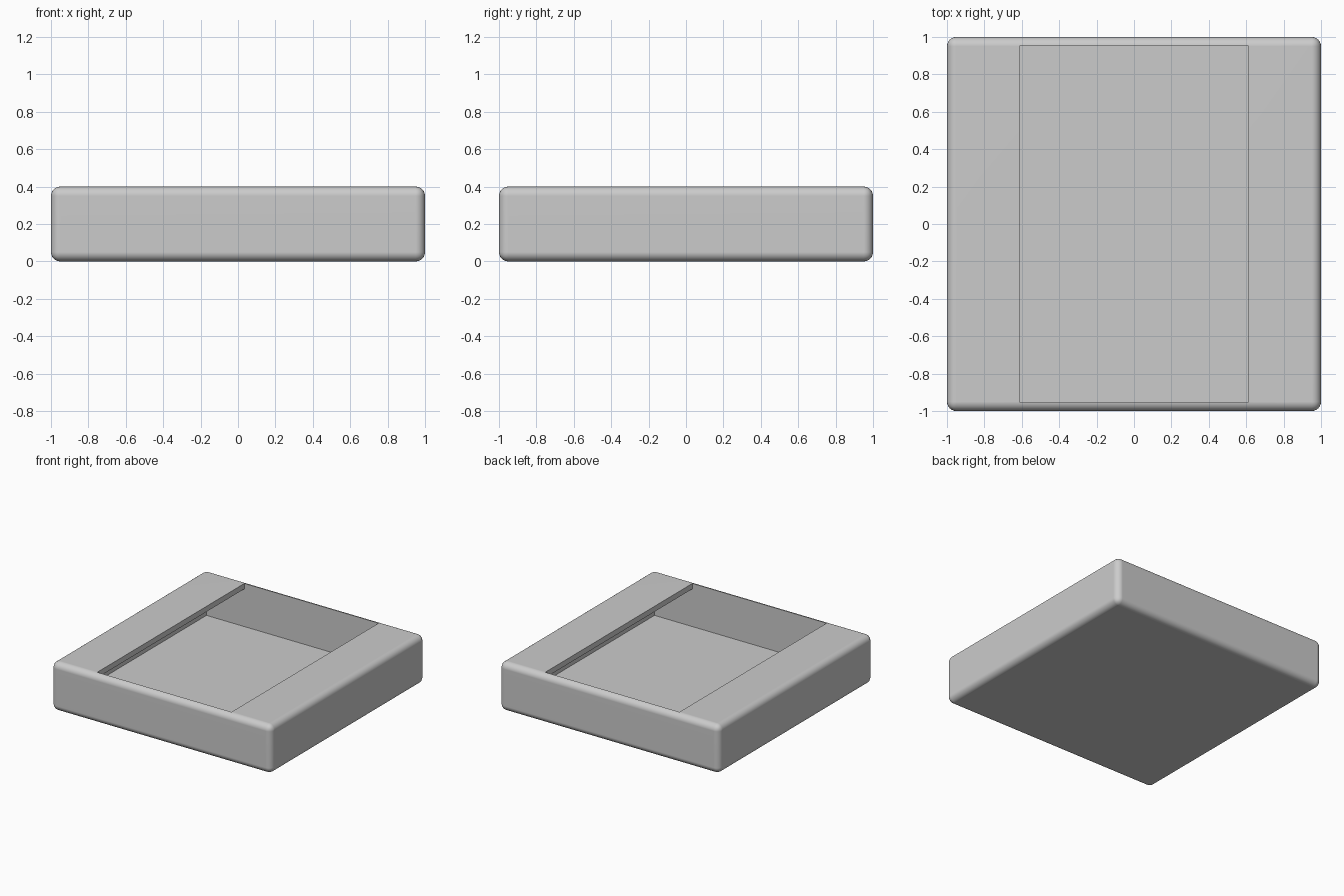
import bpy
import bmesh
import math

default = bpy.data.objects.get("Cube")
if default:
    bpy.data.objects.remove(default, do_unlink=True)

HEIGHT = 0.4
ROUND = 0.05          # outer edge radius
INNER = 0.955         # half width of the hollow
WALL = 0.045          # floor and lip thickness
OPENING = 0.61        # half width of the top opening

grey = bpy.data.materials.new("light_grey")
grey.use_nodes = True
colour = (0.6, 0.6, 0.6, 1)
grey.diffuse_color = colour
grey.node_tree.nodes["Principled BSDF"].inputs["Base Color"].default_value = colour


def make_object(name, bm):
    bmesh.ops.recalc_face_normals(bm, faces=bm.faces)
    mesh = bpy.data.meshes.new(name)
    bm.to_mesh(mesh)
    bm.free()
    obj = bpy.data.objects.new(name, mesh)
    bpy.context.collection.objects.link(obj)
    mesh.materials.append(grey)
    return obj


# Rounded outer block
bm = bmesh.new()
bmesh.ops.create_cube(bm, size=2)
for v in bm.verts:
    v.co.z = (v.co.z + 1) * HEIGHT / 2
bmesh.ops.bevel(bm, geom=bm.edges[:], offset=ROUND, segments=6,
                profile=0.5, affect='EDGES')
tray = make_object("tray_body", bm)

# Hollow with a narrower opening, leaving a lip along each side
lip_z = HEIGHT - WALL
half = [(INNER, WALL), (INNER, lip_z), (OPENING, lip_z), (OPENING, HEIGHT + 0.2)]
profile = half + [(-x, z) for x, z in reversed(half)]
bm = bmesh.new()
face = bm.faces.new([bm.verts.new((x, -INNER, z)) for x, z in profile])
swept = bmesh.ops.extrude_face_region(bm, geom=[face])["geom"]
bmesh.ops.translate(bm, vec=(0, 2 * INNER, 0),
                    verts=[g for g in swept if isinstance(g, bmesh.types.BMVert)])
cutter = make_object("hollow_cutter", bm)
cutter.hide_render = True

cut = tray.modifiers.new("hollow", 'BOOLEAN')
cut.operation = 'DIFFERENCE'
cut.solver = 'EXACT'
cut.object = cutter

bpy.ops.object.select_all(action='DESELECT')
tray.select_set(True)
bpy.context.view_layer.objects.active = tray
bpy.ops.object.modifier_apply(modifier=cut.name)
bpy.data.objects.remove(cutter, do_unlink=True)

# Smooth rounded edges, flat walls
bpy.ops.object.shade_smooth_by_angle(angle=math.radians(30))
weighted = tray.modifiers.new("flat_walls", 'WEIGHTED_NORMAL')
weighted.keep_sharp = True
